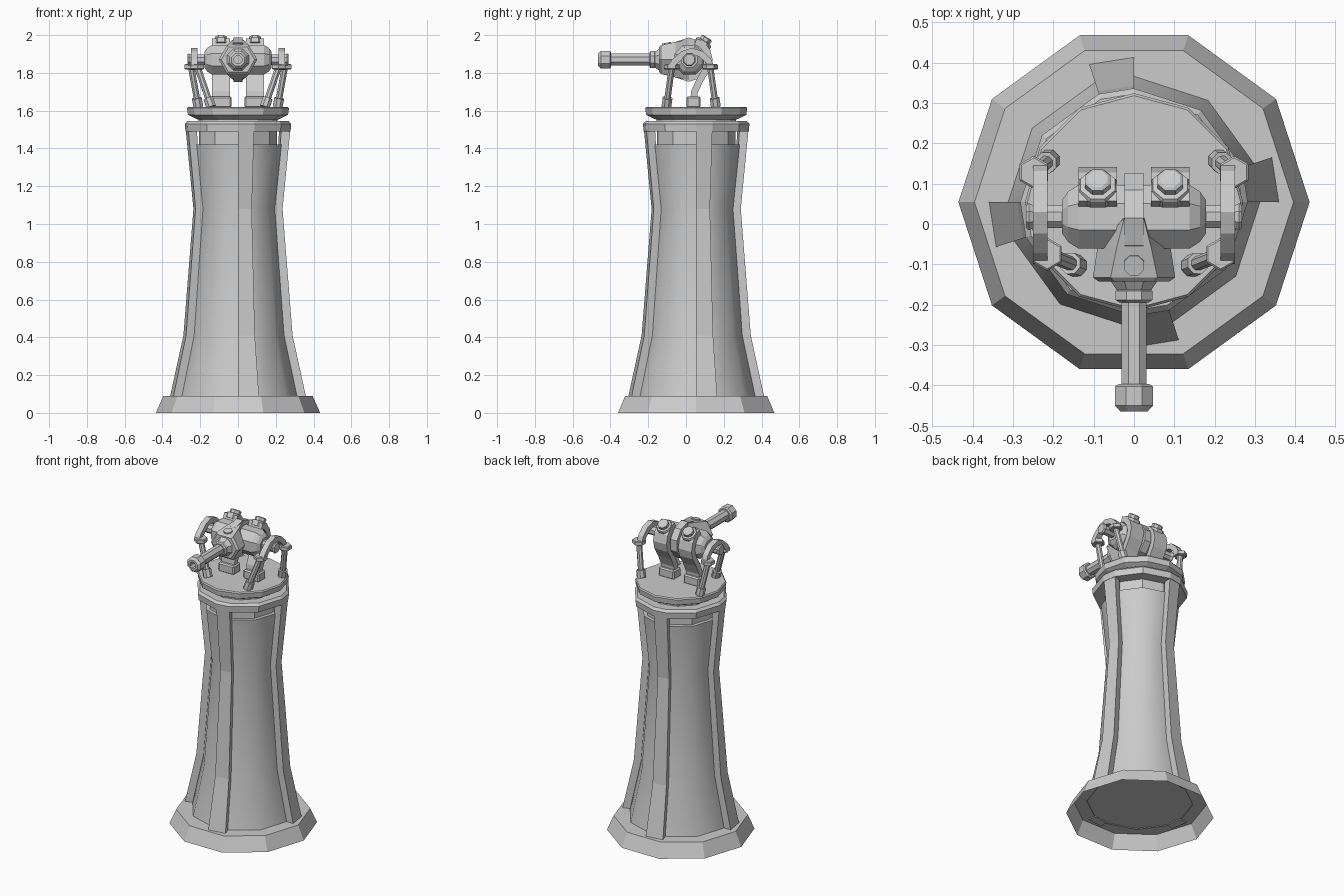
import bpy, bmesh
from math import cos, sin, radians, pi
from mathutils import Vector, Matrix

if "Cube" in bpy.data.objects:
    bpy.data.objects.remove(bpy.data.objects["Cube"])

CY = 0.054   # tower axis offset in y
ZC = 1.87    # turret pivot height


def loft(name, rings, cap0=True, cap1=True):
    """Skin a list of equal-length point rings."""
    bm = bmesh.new()
    vs = [[bm.verts.new(p) for p in r] for r in rings]
    n = len(vs[0])
    for a, b in zip(vs, vs[1:]):
        for i in range(n):
            j = (i + 1) % n
            bm.faces.new((a[i], a[j], b[j], b[i]))
    if cap0:
        bm.faces.new(vs[0][::-1])
    if cap1:
        bm.faces.new(vs[-1])
    bmesh.ops.recalc_face_normals(bm, faces=bm.faces)
    me = bpy.data.meshes.new(name)
    bm.to_mesh(me)
    bm.free()
    ob = bpy.data.objects.new(name, me)
    bpy.context.collection.objects.link(ob)
    return ob


def lathe(name, start, direction, prof, n=8, phase=None, cap0=True, cap1=True):
    """Faceted turned part; prof = (distance along direction, radius)."""
    phase = pi / n if phase is None else phase
    d = Vector(direction).normalized()
    u = Vector((1, 0, 0)) if abs(d.x) < 0.7 else Vector((0, 1, 0))
    u = (u - d * u.dot(d)).normalized()
    v = d.cross(u)
    s = Vector(start)
    rings = [[s + d * t + (u * cos(phase + 2 * pi * i / n) + v * sin(phase + 2 * pi * i / n)) * r
              for i in range(n)] for t, r in prof]
    return loft(name, rings, cap0, cap1)


def rod(name, a, b, r, n=8):
    d = Vector(b) - Vector(a)
    return lathe(name, a, d, [(0, r), (d.length, r)], n)


def strap(name, pts, x, w, t):
    """Flat bar of width w (x) and thickness t bent along (y, z) points."""
    P = [Vector(p) for p in pts]
    rings = []
    for i, p in enumerate(P):
        d = (P[min(i + 1, len(P) - 1)] - P[max(i - 1, 0)]).normalized()
        nrm = Vector((-d.y, d.x)) * t / 2
        a, b = p + nrm, p - nrm
        rings.append([(x - w / 2, a.x, a.y), (x + w / 2, a.x, a.y),
                      (x + w / 2, b.x, b.y), (x - w / 2, b.x, b.y)])
    return loft(name, rings)


def block(name, c, s, bevel=0.008):
    x, y, z = (v / 2 for v in s)
    ob = loft(name, [[(c[0] + i * x, c[1] + j * y, c[2] + k * z)
                      for i, j in ((-1, -1), (1, -1), (1, 1), (-1, 1))] for k in (-1, 1)])
    m = ob.modifiers.new("bevel", 'BEVEL')
    m.width, m.segments = bevel, 1
    return ob


def polar(r, deg, z):
    return (r * cos(radians(deg)), CY + r * sin(radians(deg)), z)


# Base: decagon skirt, open underneath
lathe("base", (0, CY, 0), (0, 0, 1), [(0, 0.435), (0.09, 0.395)], 10, 0, cap0=False)

# Tower shaft: 4-fold section with panels between rib edges
ANG = [q * 90 + a for q in range(4) for a in (0, 18, 54)]
PROF = [(0.085, 0.313, 0.36), (0.41, 0.244, 0.289), (1.08, 0.195, 0.236), (1.42, 0.23, 0.269), (1.5, 0.235, 0.277)]
shaft = loft("tower_shaft", [[polar(r, a, z) for a in ANG] for z, r, _ in PROF[:4]], cap0=False)
bpy.context.view_layer.objects.active = shaft
shaft.select_set(True)
bpy.ops.object.shade_smooth_by_angle(angle=radians(40))
shaft.select_set(False)
loft("tower_core", [[polar(0.207, a, z) for a in ANG] for z in (1.40, 1.51)])

# Four ribs
for q in range(4):
    a0, a1 = q * 90, q * 90 + 18
    loft(f"tower_rib_{q}", [[polar(ri - 0.006, a0, z), polar(ro, a0, z), polar(ro, a1, z), polar(ri - 0.006, a1, z)]
                            for z, ri, ro in PROF])

# Collar and turntable
loft("tower_collar", [[polar(r, a, z) for a in ANG]
                      for z, r in ((1.49, 0.278), (1.53, 0.282), (1.545, 0.268))])
lathe("turntable", (0, CY, 1.53), (0, 0, 1),
      [(0, 0.21), (0.022, 0.21), (0.028, 0.225), (0.048, 0.265), (0.083, 0.27), (0.09, 0.264)], 12, 0)

# Gun housing: cross drum and centre disc
lathe("cross_drum", (-0.178, 0.018, ZC), (1, 0, 0),
      [(0, 0.045), (0.015, 0.068), (0.04, 0.085), (0.316, 0.085), (0.341, 0.068), (0.356, 0.045)], 8)
lathe("centre_disc", (-0.023, 0.015, ZC), (1, 0, 0), [(0, 0.117), (0.046, 0.117)], 10)


# Receiver wedge with six-sided section
def hexring(y, wt, wm, h):
    return [(wm, y, ZC), (wt, y, ZC + h), (-wt, y, ZC + h), (-wm, y, ZC), (-wt, y, ZC - h), (wt, y, ZC - h)]


loft("receiver", [hexring(0.015, 0.024, 0.03, 0.108), hexring(-0.055, 0.042, 0.09, 0.094),
                  hexring(-0.132, 0.058, 0.102, 0.076), hexring(-0.142, 0.05, 0.088, 0.066)])
lathe("receiver_bolt", (0, -0.1, ZC + 0.072), (0, -0.2, 1), [(0, 0.028), (0.018, 0.027)], 8)

# Barrel, neck and hollow muzzle
lathe("barrel_neck", (0, -0.13, ZC), (0, -1, 0),
      [(0, 0.066), (0.012, 0.062), (0.034, 0.046), (0.036, 0.049), (0.058, 0.049), (0.064, 0.04)], 8)
lathe("barrel", (0, -0.18, ZC), (0, -1, 0), [(0, 0.034), (0.225, 0.034)], 8)
lathe("muzzle", (0, -0.397, ZC), (0, -1, 0),
      [(0, 0.042), (0.006, 0.051), (0.053, 0.051), (0.068, 0.036), (0.068, 0.022), (0.02, 0.022)], 8)

for s, side in ((-1, "left"), (1, "right")):
    # Curved rear support strap, its foot and cap nut
    x = s * 0.09
    strap(f"support_strap_{side}", [(0.04, 1.65), (0.045, 1.70), (0.075, 1.765), (0.112, 1.825), (0.123, 1.87),
                                    (0.112, 1.915), (0.082, 1.952), (0.05, 1.965)], x, 0.096, 0.036)
    block(f"support_foot_{side}", (x, 0.04, 1.645), (0.112, 0.075, 0.06))
    lathe(f"cap_nut_{side}", (x, 0.079, 1.938), (0, 0.55, 0.83),
          [(0, 0.05), (0.026, 0.05), (0.034, 0.046), (0.036, 0.034), (0.055, 0.034), (0.06, 0.026)], 8)
    # Axle and arched yoke
    lathe(f"axle_{side}", (s * 0.15, 0.018, ZC), (s, 0, 0), [(0, 0.03), (0.098, 0.03), (0.11, 0.036), (0.118, 0.03)], 8)
    strap(f"yoke_{side}", [(-0.085, 1.825), (-0.06, 1.86), (-0.015, 1.9), (0.03, 1.915),
                           (0.08, 1.9), (0.118, 1.865), (0.135, 1.825)], s * 0.232, 0.036, 0.034)
    # Two bracing legs with collars and foot sockets
    for tag, top, foot in (("front", (0.215, -0.075, 1.832), (0.142, -0.104, 1.62)),
                           ("back", (0.248, 0.128, 1.832), (0.21, 0.158, 1.62))):
        t = Vector((s * top[0], top[1], top[2]))
        f = Vector((s * foot[0], foot[1], foot[2]))
        rod(f"{tag}_leg_{side}", f, t, 0.018)
        rod(f"{tag}_leg_socket_{side}", f, f.lerp(t, 0.22), 0.028)
        lathe(f"{tag}_leg_collar_{side}", t - Vector((0, 0, 0.014)), (0, 0, 1),
              [(0, 0.036), (0.004, 0.041), (0.024, 0.041), (0.028, 0.036)], 6)
